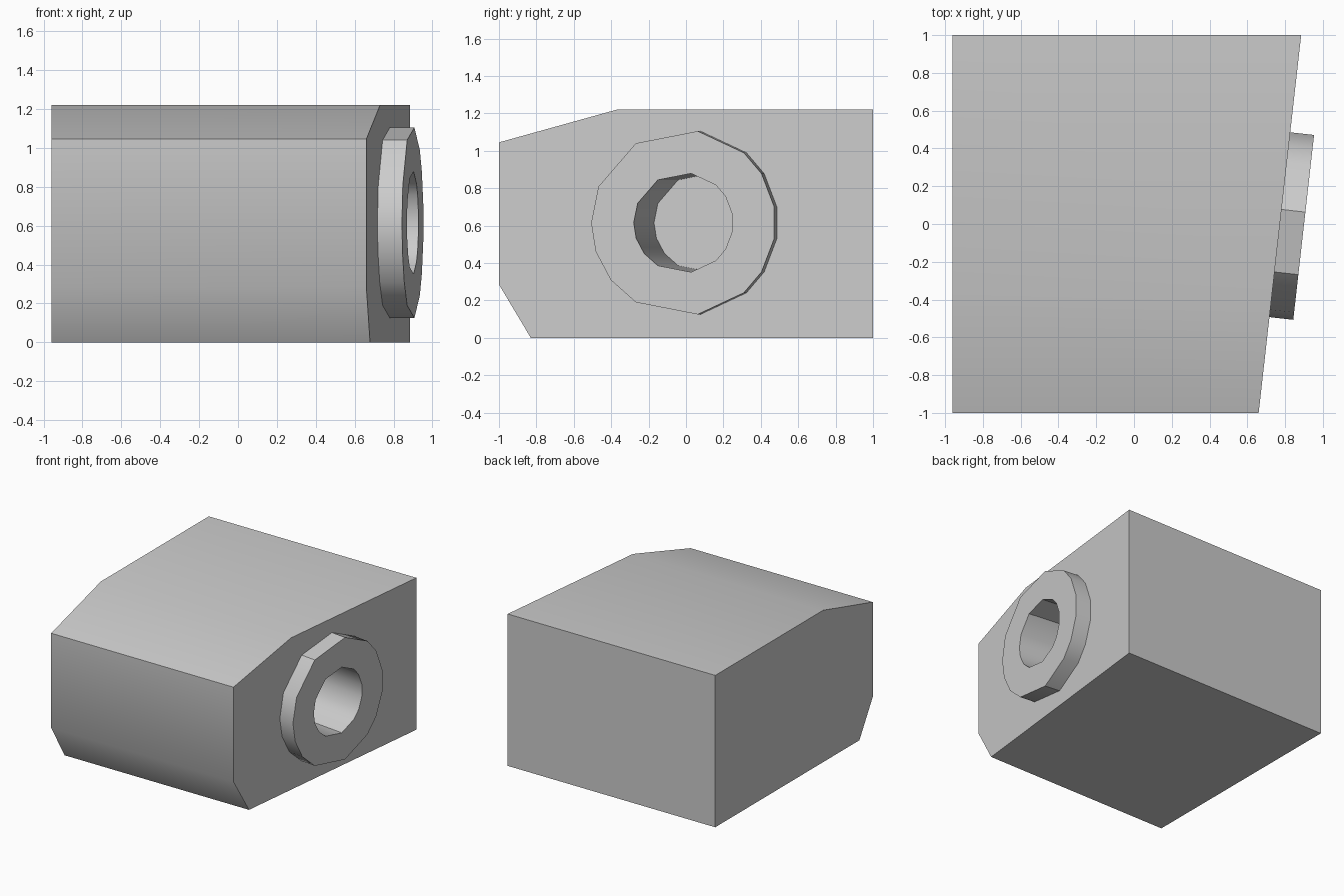
import bpy, bmesh, math
from mathutils import Vector

cube = bpy.data.objects.get("Cube")
if cube:
    bpy.data.objects.remove(cube, do_unlink=True)

grey = bpy.data.materials.new("light_grey")
grey.use_nodes = True
grey.diffuse_color = (0.6, 0.6, 0.6, 1)
grey.node_tree.nodes["Principled BSDF"].inputs["Base Color"].default_value = (0.6, 0.6, 0.6, 1)

# Slanted side plane: centre point, outward normal and sideways direction
SLOPE = 0.1125
CENTRE = Vector((0.7725, 0, 0.615))
NORMAL = Vector((1, -SLOPE, 0)).normalized()
SIDE = Vector((SLOPE, 1, 0)).normalized()
UP = Vector((0, 0, 1))
ANGLES = (10, 32, 49, 81, 121, 157, 180, 198, 218, 239, 279, 311, 328, 350)
THICK = 0.127


def prism(name, start, end):
    """Solid between two matching outlines."""
    bm = bmesh.new()
    a = [bm.verts.new(p) for p in start]
    b = [bm.verts.new(p) for p in end]
    bm.faces.new(a)
    bm.faces.new(b)
    for i in range(len(a)):
        j = (i + 1) % len(a)
        bm.faces.new((a[i], a[j], b[j], b[i]))
    bmesh.ops.recalc_face_normals(bm, faces=bm.faces)
    mesh = bpy.data.meshes.new(name)
    bm.to_mesh(mesh)
    bm.free()
    mesh.materials.append(grey)
    obj = bpy.data.objects.new(name, mesh)
    bpy.context.collection.objects.link(obj)
    return obj


def circle(radius, offset):
    """Many-sided outline parallel to the slanted side."""
    return [CENTRE + NORMAL * offset
            + radius * (math.cos(math.radians(t)) * SIDE + math.sin(math.radians(t)) * UP)
            for t in ANGLES]


def activate(obj):
    bpy.ops.object.select_all(action='DESELECT')
    obj.select_set(True)
    bpy.context.view_layer.objects.active = obj


# Main block: chamfered profile with a slanted right end
profile = [(-1, 0.285), (-0.83, 0), (1, 0), (1, 1.22), (-0.37, 1.22), (-1, 1.045)]
body = prism("body",
             [(-0.96, y, z) for y, z in profile],
             [(CENTRE.x + SLOPE * y, y, z) for y, z in profile])

# Raised collar on the slanted end
collar = prism("collar", circle(0.496, 0), circle(0.496, THICK))

# Deep bore through the collar into the block
bore = prism("bore_cutter", circle(0.267, THICK - 0.97), circle(0.267, THICK + 0.1))
bore.hide_render = True

for obj in (body, collar):
    activate(obj)
    cut = obj.modifiers.new("bore", 'BOOLEAN')
    cut.operation = 'DIFFERENCE'
    cut.solver = 'EXACT'
    cut.object = bore
    bpy.ops.object.modifier_apply(modifier=cut.name)
    bpy.ops.object.shade_smooth_by_angle(angle=math.radians(31))

bpy.data.objects.remove(bore, do_unlink=True)
